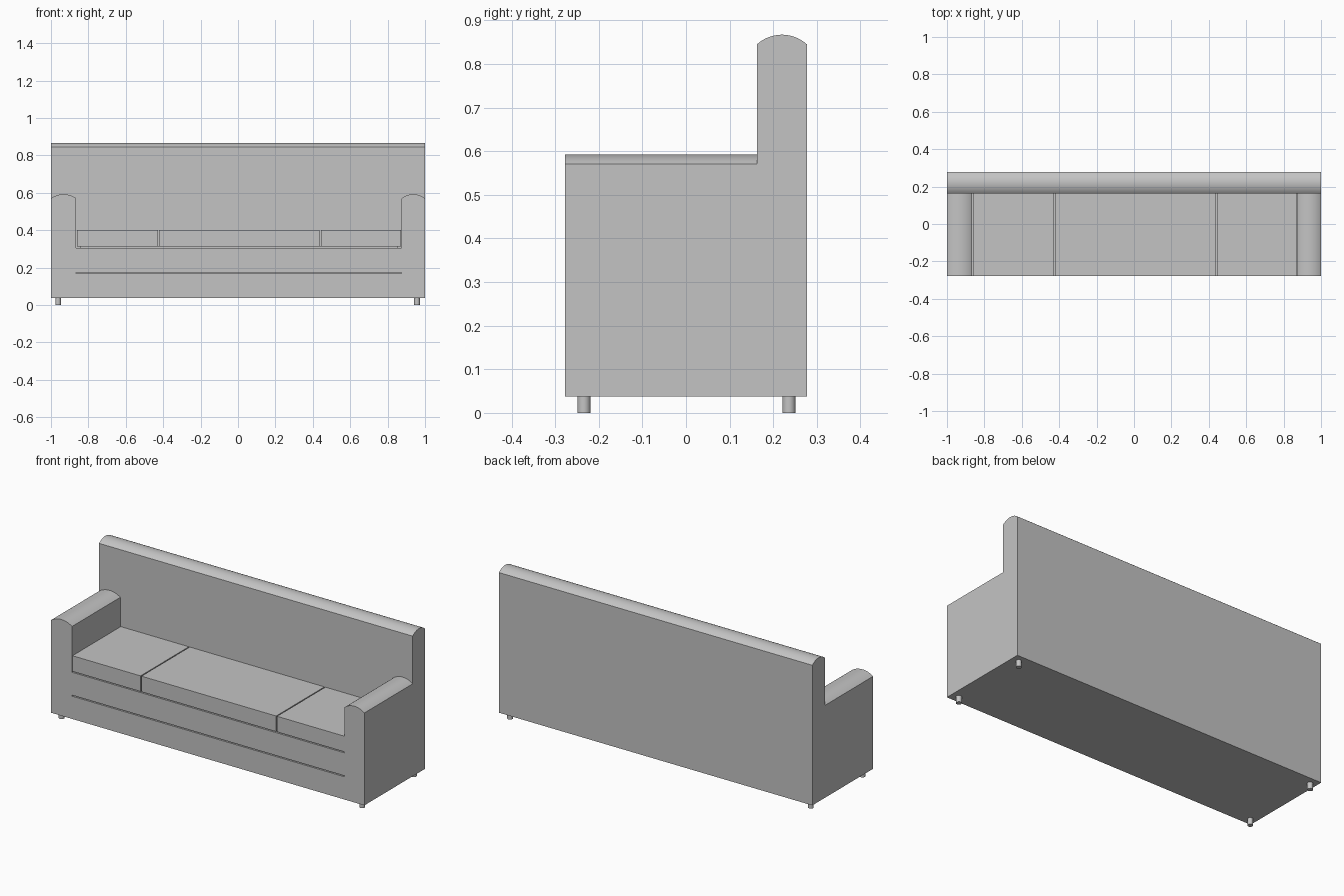
import bpy, bmesh, math
from mathutils import Vector

cube = bpy.data.objects.get("Cube")
if cube:
    bpy.data.objects.remove(cube, do_unlink=True)

# One grey upholstery colour
grey = bpy.data.materials.new("grey fabric")
grey.use_nodes = True
colour = (0.55, 0.55, 0.55, 1)
grey.diffuse_color = colour
grey.node_tree.nodes["Principled BSDF"].inputs["Base Color"].default_value = colour

FRONT, REAR, BACK_FACE = -0.277, 0.277, 0.163
BOTTOM, SEAT = 0.037, 0.306
ARM_L, ARM_R = 0.875, -0.865      # inner faces of the arms
GAP = 0.006


def make(name, bm):
    bmesh.ops.recalc_face_normals(bm, faces=bm.faces)
    mesh = bpy.data.meshes.new(name)
    bm.to_mesh(mesh)
    bm.free()
    mesh.materials.append(grey)
    obj = bpy.data.objects.new(name, mesh)
    bpy.context.collection.objects.link(obj)
    return obj


def box(name, x0, x1, y0, y1, z0, z1):
    bm = bmesh.new()
    bmesh.ops.create_cube(bm, size=1)
    for v in bm.verts:
        v.co = Vector((x1 if v.co.x > 0 else x0,
                       y1 if v.co.y > 0 else y0,
                       z1 if v.co.z > 0 else z0))
    return make(name, bm)


def extrude(name, points, direction):
    bm = bmesh.new()
    face = bm.faces.new([bm.verts.new(p) for p in points])
    made = bmesh.ops.extrude_face_region(bm, geom=[face])["geom"]
    verts = [g for g in made if isinstance(g, bmesh.types.BMVert)]
    bmesh.ops.translate(bm, verts=verts, vec=direction)
    return make(name, bm)


def arc(a, b, z, rise, steps=14):
    """Shallow circular crown from a to b, starting and ending at height z."""
    half = abs(b - a) / 2
    radius = (half * half + rise * rise) / (2 * rise)
    sweep = math.asin(half / radius)
    sign = 1 if b > a else -1
    angles = [sweep * (2 * i / steps - 1) for i in range(steps + 1)]
    return [((a + b) / 2 + sign * radius * math.sin(t),
             z + rise - radius * (1 - math.cos(t))) for t in angles]


def select(obj):
    bpy.ops.object.select_all(action='DESELECT')
    obj.select_set(True)
    bpy.context.view_layer.objects.active = obj


def combine(obj, other, operation):
    select(obj)
    mod = obj.modifiers.new("combine", 'BOOLEAN')
    mod.operation, mod.solver, mod.object = operation, 'EXACT', other
    bpy.ops.object.modifier_apply(modifier=mod.name)
    bpy.data.objects.remove(other, do_unlink=True)


# Frame: base and crowned arms as one U-shaped section
section = [(-1, BOTTOM)] + arc(-1, ARM_R, 0.57, 0.022)
section += [(ARM_R, SEAT), (ARM_L, SEAT)]
section += arc(ARM_L, 1, 0.57, 0.022) + [(1, BOTTOM)]
frame = extrude("sofa_frame", [(x, FRONT, z) for x, z in section],
                (0, BACK_FACE - FRONT, 0))

# Crowned backrest across the full width
side = [(BACK_FACE, BOTTOM)] + arc(BACK_FACE, REAR, 0.845, 0.022) + [(REAR, BOTTOM)]
backrest = extrude("backrest", [(-1, y, z) for y, z in side], (2, 0, 0))
combine(frame, backrest, 'UNION')

# Groove along the front of the base
groove = box("groove_cutter", ARM_R, ARM_L, FRONT - 0.1, FRONT + 0.02, 0.168, 0.168 + GAP)
combine(frame, groove, 'DIFFERENCE')

# Clean up flat faces, keep the crowns smooth
bm = bmesh.new()
bm.from_mesh(frame.data)
bmesh.ops.remove_doubles(bm, verts=bm.verts, dist=1e-5)
bmesh.ops.dissolve_limit(bm, angle_limit=math.radians(0.5), verts=bm.verts, edges=bm.edges)
bm.to_mesh(frame.data)
bm.free()
select(frame)
bpy.ops.object.shade_smooth_by_angle(angle=math.radians(25))

# Recessed platform carrying three seat cushions
box("seat_platform", ARM_R + 0.02, ARM_L - 0.02, FRONT + 0.03, BACK_FACE,
    SEAT - 0.01, SEAT + GAP)
splits = [ARM_R, -0.425, 0.44, ARM_L]
for name, x0, x1 in zip(("right", "middle", "left"), splits, splits[1:]):
    box("seat_cushion_" + name, x0 + GAP / 2, x1 - GAP / 2,
        FRONT, BACK_FACE, SEAT + GAP, 0.402)

# Four short round feet
for row, y in (("front", -0.234), ("rear", 0.236)):
    for hand, x in (("right", -0.962), ("left", 0.957)):
        bm = bmesh.new()
        bmesh.ops.create_cone(bm, cap_ends=True, segments=24, radius1=0.015,
                              radius2=0.015, depth=BOTTOM)
        bmesh.ops.translate(bm, verts=bm.verts, vec=(x, y, BOTTOM / 2))
        foot = make(f"{row}_{hand}_foot", bm)
        select(foot)
        bpy.ops.object.shade_smooth_by_angle(angle=math.radians(30))
